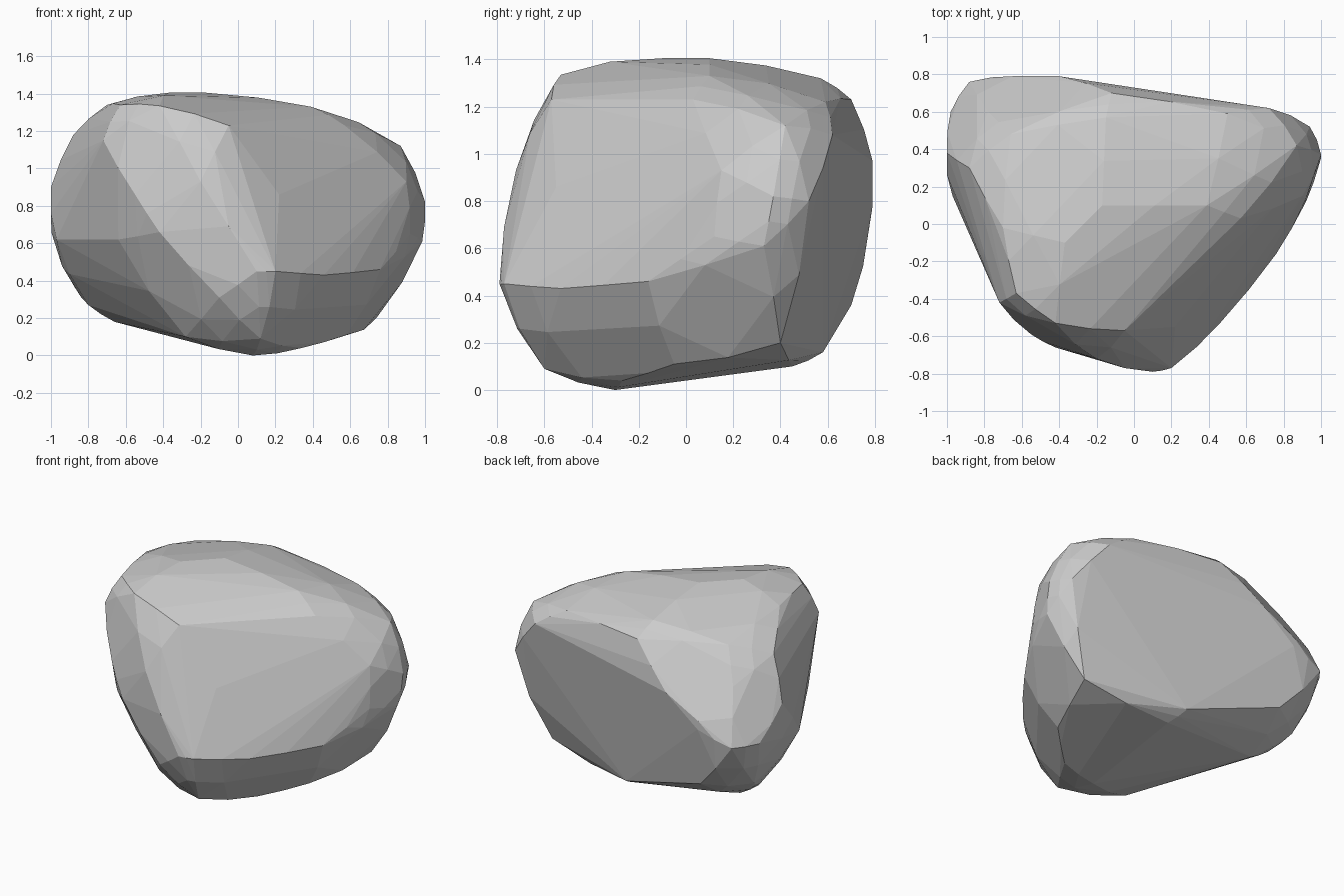
import bpy, bmesh, math
from mathutils import Vector

if "Cube" in bpy.data.objects:
    bpy.data.objects.remove(bpy.data.objects["Cube"])

# Key corners of the boulder, in rough bands from the ground up
underside = [(.08, -.3, 0), (.34, -.27, .04), (-.28, -.42, .1), (.1, .45, .1),
             (.58, -.05, .11), (.05, .58, .16), (-.66, .35, .18),
             (.74, .4, .2), (-.8, .35, .27), (.12, -.6, .09)]
lower = [(-.87, .5, .36), (-.6, .7, .36), (-.1, -.71, .31), (.2, -.77, .45),
         (.46, -.53, .43), (.76, -.16, .46), (.1, -.79, .45)]
waist = [(-.97, .15, .62), (-.64, -.42, .62), (-.42, -.66, .66), (-.98, .6, .7),
         (-.88, .76, .7), (-.64, .79, .78), (.92, .12, .65), (.985, .33, .61),
         (1, .37, .82), (.94, .52, .8), (.22, -.55, .86), (.9, .15, .93),
         (-1, .38, .9), (-.2, -.72, .93), (-.55, -.59, .86)]
shoulder = [(-.4, .79, .97), (-.72, -.42, 1.15), (-.88, .3, 1.18), (.72, .62, 1.08),
            (.87, .42, 1.12), (-.05, -.57, 1.23), (.57, .03, 1.23), (-.78, .6, 1.04)]
crown = [(-.63, -.37, 1.34), (-.42, -.53, 1.335), (-.37, -.1, 1.405),
         (-.17, .1, 1.405), (.39, .1, 1.33), (-.7, -.02, 1.34), (-.12, .7, 1.23),
         (.5, .59, 1.22), (-.66, .48, 1.25), (-.15, .57, 1.32)]


def convex_skin(points):
    bm = bmesh.new()
    for co in points:
        bm.verts.new(co)
    bmesh.ops.convex_hull(bm, input=bm.verts[:])
    loose = [v for v in bm.verts if not v.link_faces]
    bmesh.ops.delete(bm, geom=loose, context='VERTS')
    bmesh.ops.recalc_face_normals(bm, faces=bm.faces[:])
    bm.normal_update()
    return bm


# Rough stone, then chipped corners: short bent edges swell slightly into extra facets
bm = convex_skin(underside + lower + waist + shoulder + crown)
points = [v.co.copy() for v in bm.verts]
for e in bm.edges:
    a, b = e.verts
    if e.calc_face_angle() > math.radians(10) and e.calc_length() < .65:
        sag = (b.co - a.co).dot(b.normal - a.normal) / 8
        p = (a.co + b.co) / 2 + (a.normal + b.normal).normalized() * min(.6 * sag, .03)
        points.append(Vector((max(-1, min(1, p.x)), max(-.79, min(.79, p.y)),
                              max(0, min(1.405, p.z)))))
bm.free()

# Final skin, with nearly flat triangles merged into facets
bm = convex_skin(points)
bmesh.ops.dissolve_limit(bm, angle_limit=math.radians(3),
                         verts=bm.verts[:], edges=bm.edges[:])

# Boulder object, flat shaded
mesh = bpy.data.meshes.new("boulder")
bm.to_mesh(mesh)
bm.free()
boulder = bpy.data.objects.new("boulder", mesh)
bpy.context.collection.objects.link(boulder)
